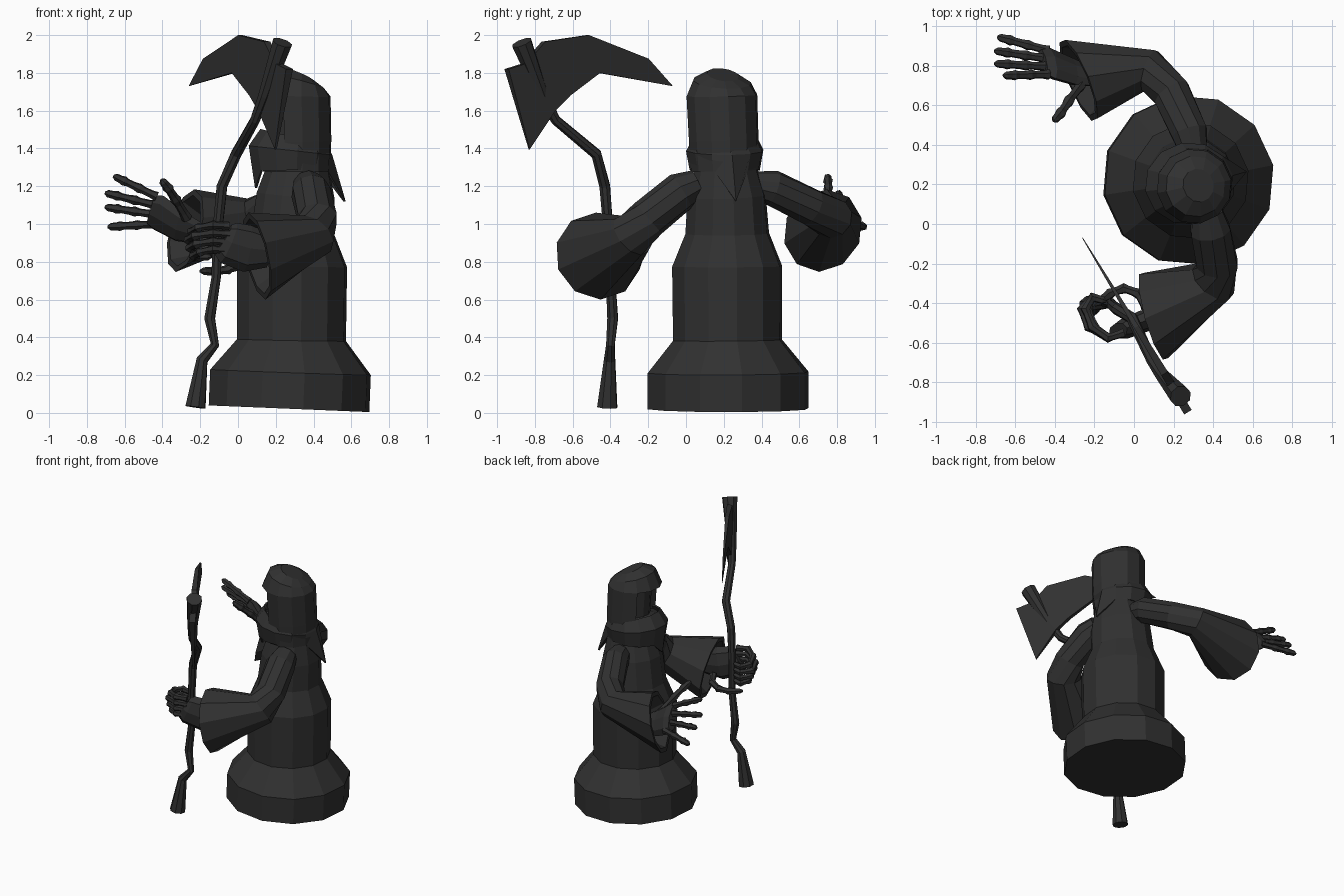
import bpy, bmesh, math
from mathutils import Vector as V

charcoal = bpy.data.materials.new("charcoal")
charcoal.diffuse_color = (0.03, 0.03, 0.03, 1)

FACING = V((math.cos(math.radians(10)), math.sin(math.radians(10)), 0))  # points to the back
UP = V((0, 0, 1))


def finish(name, bm):
    bmesh.ops.recalc_face_normals(bm, faces=bm.faces)
    me = bpy.data.meshes.new(name)
    bm.to_mesh(me)
    bm.free()
    me.materials.append(charcoal)
    ob = bpy.data.objects.new(name, me)
    bpy.context.collection.objects.link(ob)
    return ob


def loft(pts, radii, n=10, ref=UP, aspect=1.0, caps=True, end_dir=None, end_from=99):
    """Skin n-sided rings along a path; end_dir fixes ring direction from index end_from."""
    bm = bmesh.new()
    pts = [V(p) for p in pts]
    rings = []
    for i, (p, r) in enumerate(zip(pts, radii)):
        t = V()
        if i >= end_from:
            t = V(end_dir)
        else:
            if i > 0:
                t += (p - pts[i - 1]).normalized()
            if i < len(pts) - 1:
                t += (pts[i + 1] - p).normalized()
        t.normalize()
        u = (V(ref) - t * t.dot(V(ref))).normalized()
        s = t.cross(u)
        ring = []
        for k in range(n):
            a = 2 * math.pi * k / n
            ring.append(bm.verts.new(p + r * (math.cos(a) * u + aspect * math.sin(a) * s)))
        rings.append(ring)
    for a, b in zip(rings, rings[1:]):
        for k in range(n):
            bm.faces.new((a[k], a[(k + 1) % n], b[(k + 1) % n], b[k]))
    if caps:
        bm.faces.new(rings[0])
        bm.faces.new(rings[-1])
    return bm


def finger(name, pts, r=0.026):
    """Bony finger: a swollen knuckle at each path point, thin bone between."""
    pts = [V(p) for p in pts]
    path, radii = [pts[0]], [r]
    for a, b in zip(pts, pts[1:]):
        path += [a.lerp(b, 0.3), a.lerp(b, 0.75), b]
        radii += [r * 0.8, r * 0.75, r]
    radii[-1] = r * 0.3
    finish(name, loft(path, radii, 6, ref=(0.1, 0.25, 1)))


# robe body
rings = [(0.270, 0.222, 0.022, 0.432), (0.278, 0.222, 0.215, 0.432), (0.283, 0.22, 0.385, 0.293),
         (0.286, 0.218, 0.775, 0.296), (0.29, 0.218, 0.95, 0.225), (0.305, 0.215, 1.15, 0.21),
         (0.32, 0.208, 1.31, 0.165)]
finish("robe", loft([r[:3] for r in rings], [r[3] for r in rings], 12, FACING))

# hood with recessed face opening
rings = [(0.31, 0.205, 1.28, 0.18), (0.31, 0.2, 1.44, 0.187), (0.303, 0.19, 1.68, 0.19),
         (0.31, 0.19, 1.755, 0.155), (0.325, 0.195, 1.79, 0.085)]
bm = loft([r[:3] for r in rings], [r[3] for r in rings], 12, FACING)
bmesh.ops.recalc_face_normals(bm, faces=bm.faces)
front = [f for f in bm.faces
         if f.normal.dot(-FACING) > 0.6 and 1.45 < f.calc_center_median().z < 1.66]
bmesh.ops.inset_region(bm, faces=front, thickness=0.025, depth=-0.07)
finish("hood", bm)

# hood collar with a pointed flap front and back
bm = loft([(0.295, 0.205, 1.46), (0.278, 0.205, 1.39), (0.28, 0.205, 1.285)],
          [0.185, 0.226, 0.205], 12, FACING, 0.92, caps=False)
low = [v for v in bm.verts if v.co.z < 1.33]
max(low, key=lambda v: v.co.dot(FACING)).co = V((0.57, 0.265, 1.12))
min(low, key=lambda v: v.co.dot(FACING)).co = V((0.09, 0.16, 1.19))
collar = finish("hood_collar", bm)
mod = collar.modifiers.new("thickness", "SOLIDIFY")
mod.thickness = 0.012


# flared sleeves with hollow cuffs
def sleeve(name, path, cuff, radii, n_dir, cuff_r):
    d = V(n_dir).normalized()
    c = V(cuff)
    finish(name, loft(path + [c, c, c - d * 0.12], radii + [cuff_r, cuff_r * 0.86, cuff_r * 0.55],
                      10, end_dir=d, end_from=len(path)))


sleeve("scythe_sleeve", [(0.37, 0.06, 1.21), (0.385, -0.03, 1.17), (0.42, -0.2, 1.03), (0.40, -0.29, 0.94)],
       (0.10, -0.465, 0.83), [0.08, 0.105, 0.108, 0.125], (-0.94, -0.26, -0.2), 0.235)
sleeve("open_sleeve", [(0.30, 0.36, 1.21), (0.28, 0.46, 1.19), (0.19, 0.66, 1.09), (0.08, 0.775, 1.03)],
       (-0.28, 0.725, 0.965), [0.07, 0.095, 0.1, 0.11], (-0.88, -0.36, 0.23), 0.225)

# gripping hand
finish("grip_palm", loft([(0.16, -0.46, 0.86), (0.05, -0.49, 0.87), (-0.05, -0.53, 0.9), (-0.08, -0.54, 0.92)],
                         [0.09, 0.125, 0.115, 0.09], 8, aspect=0.45))
for i in range(4):
    z = 0.99 - 0.043 * i
    s = (0.0, 0.02, 0.01, -0.01)[i]
    finger("grip_finger", [(-0.05, -0.55, z), (-0.13, -0.575, z + 0.005), (-0.21 - s, -0.52, z - 0.01),
                           (-0.245 - s, -0.43, z - 0.03), (-0.21, -0.37, z - 0.035), (-0.14, -0.39, z - 0.035)])
finger("grip_thumb", [(0.06, -0.42, 0.80), (0.02, -0.35, 0.78), (-0.05, -0.325, 0.76),
                      (-0.12, -0.35, 0.75), (-0.2, -0.41, 0.75)], 0.028)

# open hand
finish("open_palm", loft([(-0.2, 0.74, 0.95), (-0.31, 0.77, 0.99), (-0.42, 0.81, 1.06), (-0.46, 0.815, 1.075)],
                         [0.07, 0.105, 0.12, 0.1], 8, ref=(0.02, -0.12, 0.16), aspect=0.4))
for base, tip in [((-0.43, 0.755, 1.145), (-0.66, 0.75, 1.255)), ((-0.44, 0.795, 1.10), (-0.705, 0.81, 1.165)),
                  ((-0.44, 0.835, 1.05), (-0.705, 0.875, 1.09)), ((-0.43, 0.875, 1.0), (-0.69, 0.945, 0.985))]:
    b, t = V(base), V(tip)
    finger("open_finger", [b, b.lerp(t, 0.4), b.lerp(t, 0.75), t], 0.027)
finger("open_thumb", [(-0.27, 0.70, 1.03), (-0.33, 0.62, 1.13), (-0.37, 0.56, 1.19), (-0.405, 0.52, 1.235)], 0.03)

# crooked scythe pole
rings = [(-0.225, -0.417, 0.03, 0.056), (-0.19, -0.405, 0.28, 0.032), (-0.122, -0.40, 0.36, 0.024),
         (-0.15, -0.388, 0.50, 0.03), (-0.115, -0.40, 0.72, 0.026), (-0.11, -0.41, 0.95, 0.027),
         (-0.085, -0.43, 1.2, 0.03), (-0.01, -0.475, 1.37, 0.03), (0.09, -0.69, 1.55, 0.027),
         (0.14, -0.76, 1.68, 0.035), (0.235, -0.87, 1.96, 0.056)]
finish("scythe_pole", loft([r[:3] for r in rings], [r[3] for r in rings], 8, ref=(1, 0.3, 0)))

# blade: profile in (y, z), lying in a slanted vertical plane
outline = [(-0.07, 1.73), (-0.20, 1.875), (-0.52, 2.0), (-0.755, 1.965), (-0.855, 1.85), (-0.95, 1.82),
           (-0.83, 1.395), (-0.70, 1.60), (-0.62, 1.68), (-0.46, 1.80)]
side = V((0.85, 0.52, 0))
bm = bmesh.new()
layers = []
for sgn in (-1, 1):
    ring = []
    for y, z in outline:
        half = 0.002 + 0.02 * min(1, max(0, (-y - 0.07) / 0.8)) * (0.2 if z < 1.5 else 1)
        ring.append(bm.verts.new(V((-0.26 - 0.605 * (y + 0.07), y, z)) + side * sgn * half))
    layers.append(ring)
a, b = layers
for k in range(len(outline)):
    j = (k + 1) % len(outline)
    bm.faces.new((a[k], a[j], b[j], b[k]))
for ring in layers:  # four panels per side along the curve
    for ids in ((0, 1, 9), (1, 2, 9), (2, 3, 8, 9), (3, 4, 7, 8), (4, 5, 6, 7)):
        bm.faces.new([ring[i] for i in ids])
finish("scythe_blade", bm)
